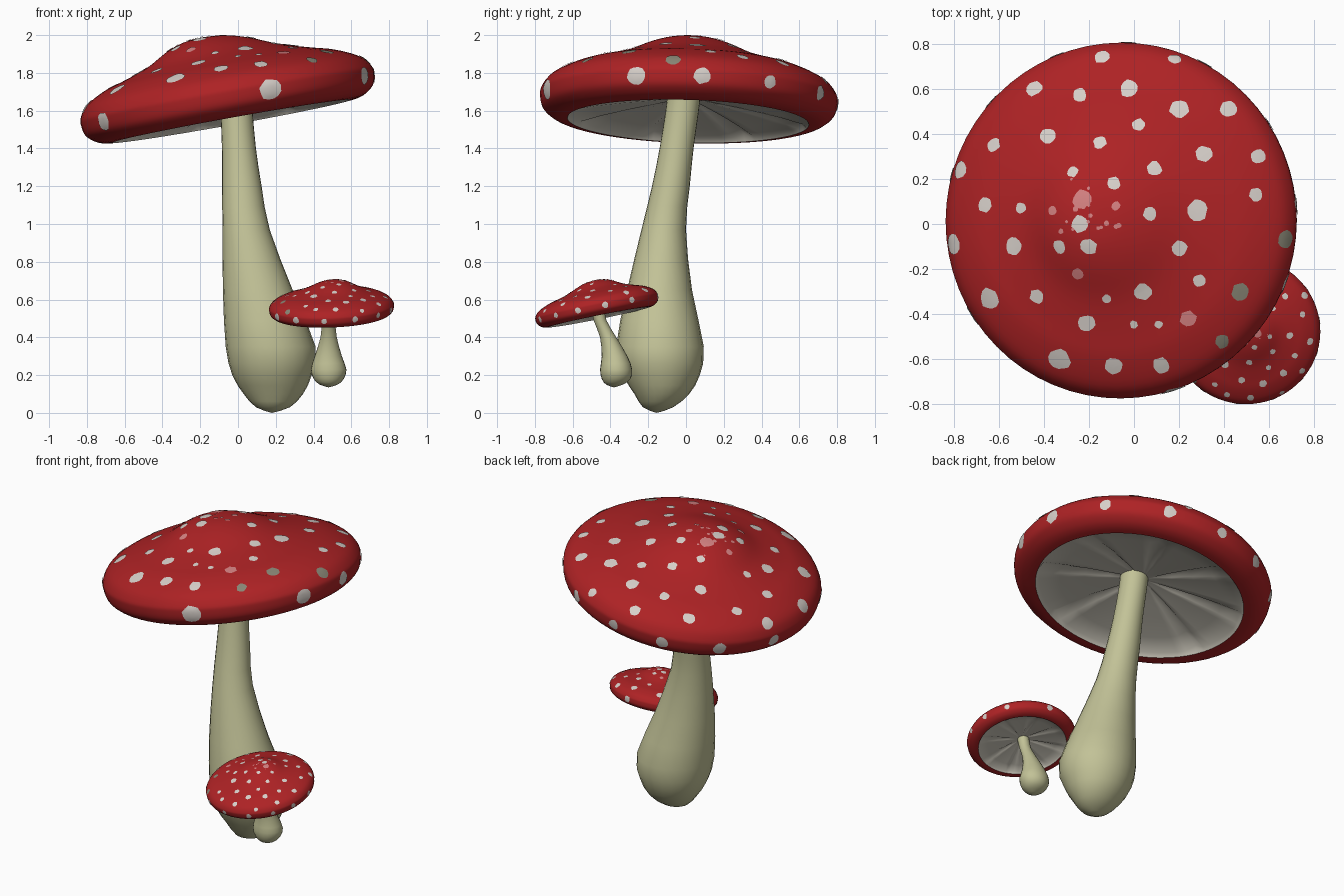
import bpy, bmesh, math, random
from mathutils import Vector, Matrix
from mathutils.bvhtree import BVHTree

if "Cube" in bpy.data.objects:
    bpy.data.objects.remove(bpy.data.objects["Cube"])

random.seed(4)

def material(name, rgb):
    m = bpy.data.materials.new(name)
    m.diffuse_color = (*rgb, 1)
    m.use_nodes = True
    m.node_tree.nodes["Principled BSDF"].inputs["Base Color"].default_value = m.diffuse_color
    return m

RED = material("cap red", (0.42, 0.016, 0.018))
CREAM = material("stem cream", (0.54, 0.54, 0.31))
GILL = material("gill white", (0.60, 0.57, 0.49))
WHITE = material("spot white", (0.68, 0.63, 0.59))
PINK = material("spot pink", (0.66, 0.22, 0.22))
GREY = material("spot grey", (0.25, 0.24, 0.18))

def add_object(name, bm, mats, matrix=Matrix()):
    me = bpy.data.meshes.new(name)
    bm.to_mesh(me)
    me.transform(matrix)
    for m in mats:
        me.materials.append(m)
    me.shade_smooth()
    ob = bpy.data.objects.new(name, me)
    bpy.context.collection.objects.link(ob)
    return ob

def smooth_rows(rows, n):
    """Catmull-Rom interpolation of a list of tuples."""
    out = []
    for i in range(len(rows) - 1):
        p = [rows[max(0, min(len(rows) - 1, i + k))] for k in (-1, 0, 1, 2)]
        for s in range(n):
            t = s / n
            out.append(tuple(
                b + 0.5 * t * (c - a + t * (2*a - 5*b + 4*c - d + t * (3*(b - c) + d - a)))
                for a, b, c, d in zip(*p)))
    return out + [rows[-1]]

def loft(rows, segs, point):
    """Rings from top to bottom; point(row, index, angle) gives each vertex."""
    bm = bmesh.new()
    rings = [[bm.verts.new(point(r, j, 2 * math.pi * j / segs)) for j in range(segs)]
             for r in rows]
    for a, b in zip(rings, rings[1:]):
        for j in range(segs):
            k = (j + 1) % segs
            bm.faces.new((a[j], b[j], b[k], a[k]))
    bmesh.ops.remove_doubles(bm, verts=bm.verts, dist=0.0003)
    return bm

# Placement of the two caps
def cap_matrix(loc, normal, turn, scale):
    tilt = Vector((0, 0, 1)).rotation_difference(Vector(normal)).to_matrix().to_4x4()
    return (Matrix.Translation(loc) @ tilt @ Matrix.Rotation(math.radians(turn), 4, 'Z')
            @ Matrix.Scale(scale, 4))

BIG = cap_matrix((-0.055, 0.015, 1.66), (-0.18, 0.03, 1), 0, 1)
SMALL = cap_matrix((0.495, -0.472, 0.555), (-0.039, -0.2, 1), 230, 0.42)

# Cap: domed profile with the peak pushed off centre
cap_rows = smooth_rows([(0, .347), (.11, .337), (.22, .303), (.36, .238), (.5, .193),
                        (.62, .158), (.735, .1), (.782, .04), (.788, 0), (.775, -.055),
                        (.735, -.093), (.69, -.112), (.64, -.118)], 4)

def cap_point(row, j, a):
    r, h = row
    shift = -0.07 * (max(h, 0) / 0.347) ** 2
    return (r * math.cos(a) + shift, r * math.sin(a), h)

cap_bm = loft(cap_rows, 64, cap_point)
cap_bm.normal_update()
bvh = BVHTree.FromBMesh(cap_bm)

# Gills: shallow hollow cone with narrow radial grooves
gill_rows = [(.64, -.118), (.62, -.095), (.5, -.068), (.35, -.042), (.2, -.02), (.07, 0), (0, .004)]

def gill_point(row, j, a):
    r, h = row
    groove = 0.025 if j % 8 == 3 and 0.1 < r < 0.63 else 0
    return (r * math.cos(a), r * math.sin(a), h + groove)

gill_bm = loft(gill_rows, 64, gill_point)

# Spots: thin discs laid on the cap, read from above as (x, y, radius)
white_spots = [
    (-.14, .74, .035), (.18, .73, .03), (-.44, .6, .037), (-.24, .57, .032), (-.02, .6, .042),
    (.2, .51, .042), (.42, .51, .04), (.02, .44, .028), (-.38, .39, .036), (-.15, .36, .03),
    (-.62, .35, .032), (.31, .31, .036), (.55, .3, .034), (.09, .245, .034), (-.27, .23, .026),
    (-.09, .18, .03), (-.77, .24, .04), (.54, .13, .03), (-.66, .085, .034), (-.5, .07, .026),
    (.28, .06, .046), (.07, .045, .03), (-.53, -.1, .04), (-.33, -.1, .03), (-.2, -.1, .037),
    (.2, -.11, .036), (-.8, -.09, .045), (-.64, -.33, .048), (-.43, -.32, .033),
    (.29, -.25, .027), (.04, -.3, .039), (-.12, -.33, .02), (-.21, -.44, .039),
    (0, -.445, .018), (.11, -.445, .018), (-.33, -.6, .05), (-.09, -.63, .04),
    (.12, -.625, .038), (-.54, -.61, .045), (-.24, 0, .038)]
pink_spots = [(.24, -.42, .037), (-.23, .11, .042), (-.25, -.22, .027), (-.36, .06, .022),
              (-.08, .08, .02)]
grey_spots = [(.67, -.07, .042), (.47, -.3, .038), (.39, -.52, .032)]
rim_spots = [(5, .045), (-21, .05), (33, .035), (62, .04), (-73, .062), (88, .035), (112, .04),
             (138, .04), (165, .04), (-148, .05)]
# specks scattered round the peak
pink_spots += [(random.gauss(-.22, .09), random.gauss(.06, .08), random.uniform(.006, .013))
               for _ in range(16)]

spot_bm = bmesh.new()

def add_spot(origin, direction, radius, mat):
    hit, normal, _, _ = bvh.ray_cast(origin, direction.normalized())
    if hit is None:
        return
    u = normal.orthogonal().normalized()
    v = normal.cross(u)
    n = 12
    wobble = [random.uniform(.88, 1.1) for _ in range(n)]

    def vert(p):
        q, nq, _, _ = bvh.find_nearest(p)
        return spot_bm.verts.new(q + nq * 0.004)

    centre = vert(hit)
    prev = None
    for ring in (1, 2, 3):
        cur = []
        for k in range(n):
            a, d = 2 * math.pi * k / n, radius * wobble[k] * ring / 3
            cur.append(vert(hit + u * d * math.cos(a) + v * d * math.sin(a)))
        for k in range(n):
            m = (k + 1) % n
            f = spot_bm.faces.new((prev[k], cur[k], cur[m], prev[m]) if prev
                                  else (centre, cur[k], cur[m]))
            f.material_index = mat
        prev = cur

inv = BIG.inverted()
down = inv.to_3x3() @ Vector((0, 0, -1))
for index, spots in enumerate((white_spots, pink_spots, grey_spots)):
    for x, y, r in spots:
        add_spot(inv @ Vector((x, y, 3)), down, r, index)
for deg, r in rim_spots:
    d = Vector((math.cos(math.radians(deg)), math.sin(math.radians(deg)), 0))
    add_spot(d * 2 + Vector((0, 0, -0.012)), -d, r, 0)

# Both mushrooms share the cap, gills and spots
for name, m in (("big", BIG), ("small", SMALL)):
    add_object(name + "_cap", cap_bm, [RED], m)
    add_object(name + "_gills", gill_bm, [GILL], m)
    add_object(name + "_spots", spot_bm, [WHITE, PINK, GREY], m)

# Stems: leaning, bulb-footed; rows are (x, y, z, x radius, y radius)
big_stem = [(-.012, -.01, 1.69, .085, .088), (-.008, -.02, 1.6, .085, .088),
            (.005, -.05, 1.4, .09, .09), (.02, -.08, 1.2, .105, .1),
            (.043, -.118, .97, .125, .118), (.105, -.14, .65, .185, .172),
            (.173, -.138, .35, .238, .232), (.18, -.13, .2, .21, .203),
            (.187, -.128, .1, .157, .145), (.185, -.148, .03, .09, .08),
            (.18, -.155, 0, 0, 0)]
small_stem = [(.485, -.47, .565, .036, .036), (.48, -.455, .49, .036, .034),
              (.48, -.412, .4, .043, .043), (.478, -.378, .3, .072, .068),
              (.48, -.37, .23, .094, .085), (.48, -.37, .18, .08, .076),
              (.48, -.378, .15, .048, .045), (.48, -.382, .135, 0, 0)]

def stem_point(row, j, a):
    x, y, z, rx, ry = row
    return (x + rx * math.cos(a), y + ry * math.sin(a), z)

for name, rows in (("big_stem", big_stem), ("small_stem", small_stem)):
    add_object(name, loft(smooth_rows(rows, 2), 24, stem_point), [CREAM])
